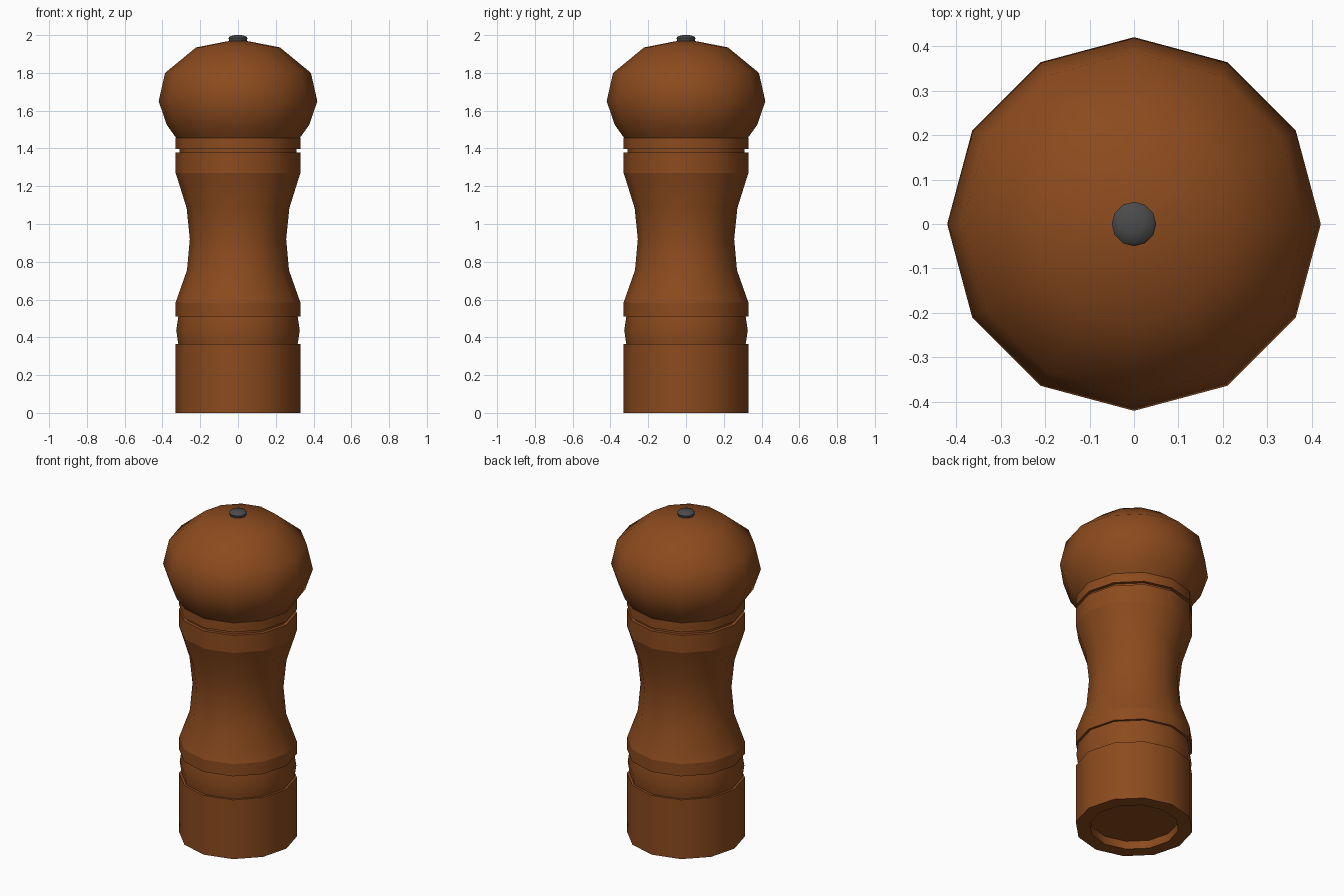
import bpy, bmesh, math

if "Cube" in bpy.data.objects:
    bpy.data.objects.remove(bpy.data.objects["Cube"])

SIDES = 12


def material(name, color):
    m = bpy.data.materials.new(name)
    m.diffuse_color = color
    m.use_nodes = True
    m.node_tree.nodes["Principled BSDF"].inputs["Base Color"].default_value = m.diffuse_color
    return m


wood = material("wood", (0.26, 0.07, 0.013, 1))
metal = material("dark_metal", (0.07, 0.07, 0.07, 1))


def lathe(name, profile, mat, sharp_heights=()):
    """Turn (radius, z) points around z; radius 0 closes to a single pole."""
    bm = bmesh.new()
    rings = []
    for r, z in profile:
        if r == 0:
            rings.append([bm.verts.new((0, 0, z))] * SIDES)
        else:
            rings.append([bm.verts.new((r * math.cos(a), r * math.sin(a), z))
                          for a in (2 * math.pi * i / SIDES for i in range(SIDES))])
    for low, high in zip(rings, rings[1:]):
        for i in range(SIDES):
            j = (i + 1) % SIDES
            corners = dict.fromkeys((low[i], low[j], high[j], high[i]))
            bm.faces.new(list(corners))
    bmesh.ops.recalc_face_normals(bm, faces=bm.faces)
    mesh = bpy.data.meshes.new(name)
    bm.to_mesh(mesh)
    bm.free()
    mesh.materials.append(mat)
    obj = bpy.data.objects.new(name, mesh)
    bpy.context.collection.objects.link(obj)
    bpy.ops.object.select_all(action='DESELECT')
    obj.select_set(True)
    bpy.context.view_layer.objects.active = obj
    bpy.ops.object.shade_smooth_by_angle(angle=math.radians(45))
    # crisp turned rings where the waist meets its bands
    for e in mesh.edges:
        za, zb = (mesh.vertices[v].co.z for v in e.vertices)
        if any(abs(za - h) < 1e-4 and abs(zb - h) < 1e-4 for h in sharp_heights):
            e.use_edge_sharp = True
    return obj


# Base with a shallow recess underneath
lathe("base", [(0, 0.05), (0.25, 0.05), (0.25, 0), (0.33, 0),
               (0.33, 0.365), (0.316, 0.365), (0, 0.365)], wood)

# Bulged ring between base and body
lathe("lower_ring", [(0, 0.365), (0.316, 0.365), (0.327, 0.437),
                     (0.316, 0.51), (0, 0.51)], wood)

# Waisted body
lathe("body", [(0, 0.51), (0.33, 0.51), (0.33, 0.585), (0.27, 0.755),
               (0.255, 0.92), (0.272, 1.085), (0.33, 1.27), (0.33, 1.378),
               (0.31, 1.378), (0, 1.378)], wood, (0.585, 1.27))

# Groove under the head
lathe("groove", [(0.31, 1.378), (0.31, 1.398)], wood)

# Collar and rounded head
lathe("collar", [(0, 1.398), (0.33, 1.398), (0.33, 1.455), (0, 1.455)], wood)
lathe("head", [(0, 1.455), (0.327, 1.455), (0.377, 1.525), (0.42, 1.65),
               (0.386, 1.80), (0.222, 1.935), (0, 1.978)], wood)

# Metal nut on top
lathe("top_nut", [(0, 1.965), (0.045, 1.965), (0.05, 1.984),
                  (0.043, 1.993), (0.02, 2.0), (0, 2.0)], metal)
